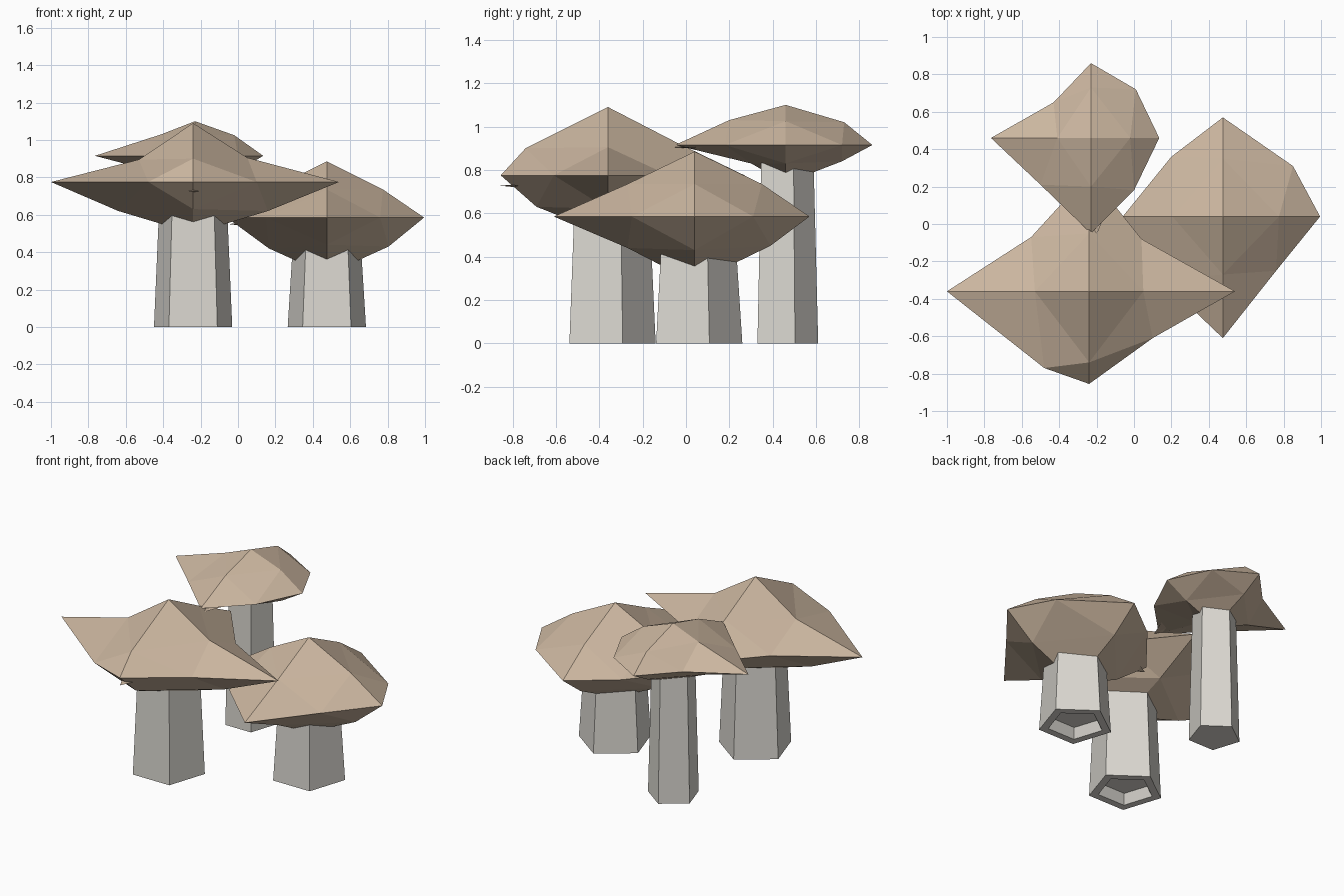
import bpy, bmesh, math
from mathutils import Vector

if "Cube" in bpy.data.objects:
    bpy.data.objects.remove(bpy.data.objects["Cube"])


def material(name, rgb):
    m = bpy.data.materials.new(name)
    m.diffuse_color = (*rgb, 1)
    m.use_nodes = True
    m.node_tree.nodes["Principled BSDF"].inputs["Base Color"].default_value = m.diffuse_color
    return m


TAN = material("cap_tan", (0.60, 0.47, 0.35))
PALE = material("stem_pale", (0.70, 0.68, 0.63))


def finish(bm, name, mat):
    bmesh.ops.recalc_face_normals(bm, faces=bm.faces)
    me = bpy.data.meshes.new(name)
    bm.to_mesh(me)
    bm.free()
    me.materials.append(mat)
    ob = bpy.data.objects.new(name, me)
    bpy.context.collection.objects.link(ob)


# Faceted cap: uneven octahedron with every edge split once.
# rim runs E, NE, N, NW, W, SW, S, SE; upper and lower are (reach, z) for E, N, W, S
def cap(name, cx, cy, rim_z, top_z, low_z, rim, upper, lower):
    bm = bmesh.new()
    ring = [bm.verts.new((x, y, rim_z)) for x, y in rim]
    dirs = [(1, 0), (0, 1), (-1, 0), (0, -1)]
    for tip_z, mids in ((top_z, upper), (low_z, lower)):
        tip = bm.verts.new((cx, cy, tip_z))
        mid = [bm.verts.new((cx + dx * r, cy + dy * r, z))
               for (dx, dy), (r, z) in zip(dirs, mids)]
        for k in range(4):
            a, b = mid[k], mid[(k + 1) % 4]
            c, m, n = ring[2 * k], ring[2 * k + 1], ring[(2 * k + 2) % 8]
            for f in ((tip, a, b), (a, c, m), (a, m, b), (b, m, n)):
                bm.faces.new(f)
    finish(bm, name, TAN)


# Five-sided tapered stem with a flat side to the front and a recessed foot
def stem(name, cx, cy, r0, r1, h, recess):
    bm = bmesh.new()

    def ring(r, z):
        return [bm.verts.new((cx + r * math.cos(math.radians(90 + 72 * i)),
                              cy + r * math.sin(math.radians(90 + 72 * i)), z))
                for i in range(5)]
    rings = [ring(r1, h), ring(r0, 0)]
    if recess:
        rings += [ring(r0 * 0.75, 0), ring(r0 * 0.6, 0.06)]
    for a, b in zip(rings, rings[1:]):
        for i in range(5):
            j = (i + 1) % 5
            bm.faces.new((a[i], a[j], b[j], b[i]))
    bm.faces.new(rings[0])
    bm.faces.new(rings[-1])
    finish(bm, name, PALE)


# Thin pointed sliver poking out below a rim
def sliver(name, tip, direction, length, half_w, half_h):
    bm = bmesh.new()
    t, d = Vector(tip), Vector(direction)
    side, up = Vector((-d.y, d.x, 0)) * half_w, Vector((0, 0, half_h))
    base = t - d * length
    p = bm.verts.new(t)
    q = [bm.verts.new(base + o) for o in (side, up, -side, -up)]
    for i in range(4):
        bm.faces.new((p, q[i], q[(i + 1) % 4]))
    bm.faces.new(q)
    finish(bm, name, TAN)


cap("large_cap", -0.24, -0.36, 0.775, 1.09, 0.50,
    [(0.54, -0.36), (0.04, -0.08), (-0.24, 0.27), (-0.55, -0.07),
     (-1.0, -0.36), (-0.48, -0.77), (-0.24, -0.855), (0.10, -0.61)],
    [(0.29, 0.905), (0.31, 0.93), (0.29, 0.895), (0.38, 0.90)],
    [(0.40, 0.62), (0.31, 0.62), (0.40, 0.62), (0.33, 0.63)])
cap("low_cap", 0.475, 0.04, 0.585, 0.885, 0.28,
    [(0.995, 0.04), (0.85, 0.31), (0.475, 0.57), (0.20, 0.36),
     (-0.06, 0.04), (0.15, -0.30), (0.475, -0.61), (0.76, -0.25)],
    [(0.30, 0.735), (0.31, 0.735), (0.27, 0.75), (0.31, 0.735)],
    [(0.33, 0.43), (0.35, 0.45), (0.31, 0.42), (0.31, 0.44)])
cap("tall_cap", -0.23, 0.46, 0.915, 1.10, 0.74,
    [(0.135, 0.46), (0.01, 0.72), (-0.23, 0.86), (-0.43, 0.65),
     (-0.765, 0.46), (-0.50, 0.21), (-0.23, -0.05), (0.0, 0.18)],
    [(0.21, 1.025), (0.27, 1.02), (0.18, 1.03), (0.26, 1.03)],
    [(0.22, 0.83), (0.26, 0.84), (0.25, 0.84), (0.16, 0.83)])

stem("large_stem", -0.24, -0.36, 0.22, 0.19, 0.66, True)
stem("low_stem", 0.475, 0.04, 0.22, 0.19, 0.46, True)
stem("tall_stem", -0.23, 0.455, 0.155, 0.133, 0.86, False)

sliver("large_cap_sliver", (-0.24, -0.855, 0.727), (0, -1, 0), 0.20, 0.09, 0.02)
sliver("low_cap_sliver", (-0.05, 0.04, 0.55), (-1, 0, 0), 0.16, 0.09, 0.02)
sliver("tall_cap_sliver", (-0.20, -0.06, 0.905), (0, -1, 0), 0.15, 0.06, 0.01)
